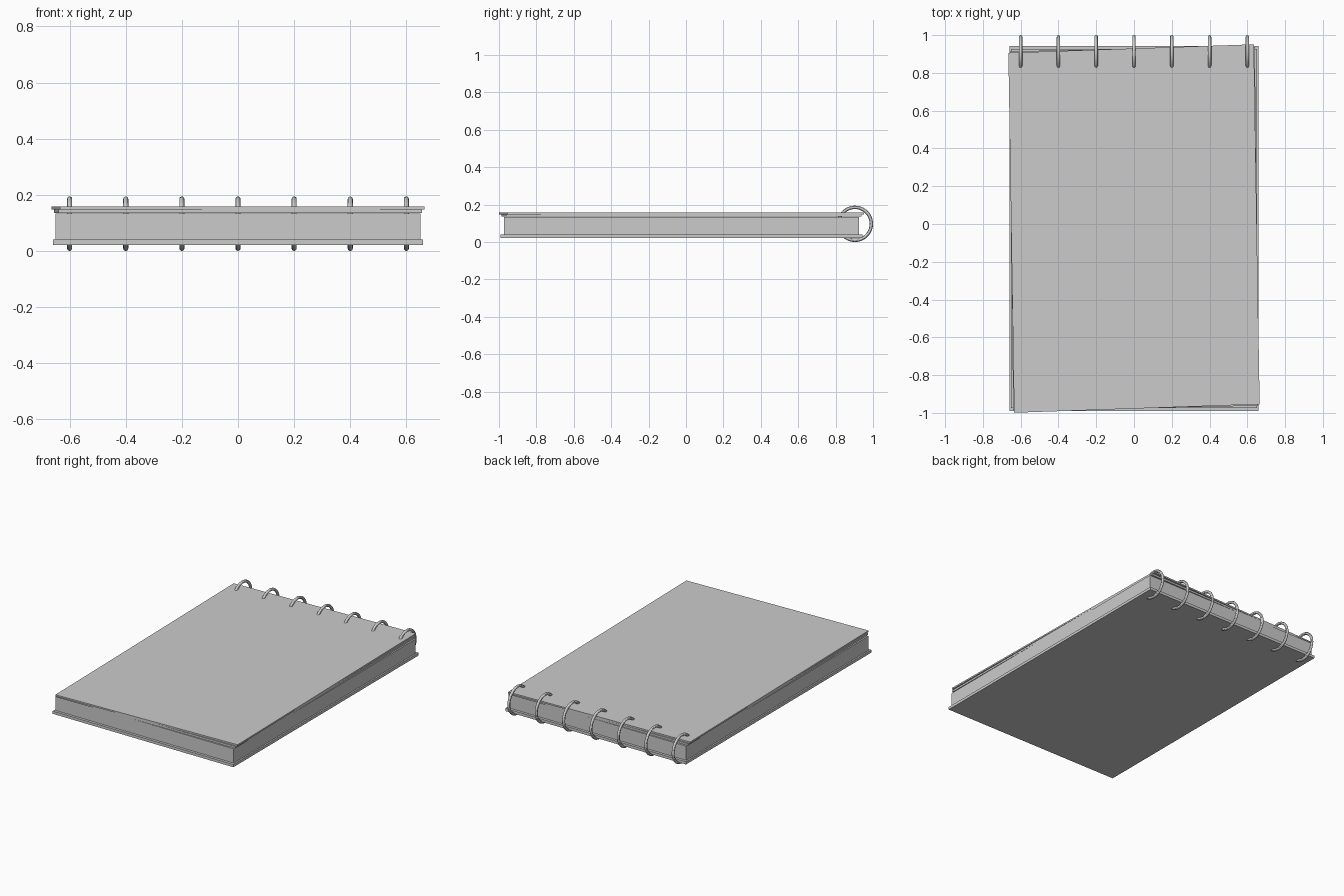
import bpy, math
from mathutils import Matrix

if "Cube" in bpy.data.objects:
    bpy.data.objects.remove(bpy.data.objects["Cube"])

CY = -0.024  # centre of the covers and pages in y


def slab(name, hx, hy, z0, z1, turn=0.0):
    """Thin box; turned in unit space before scaling, so it skews slightly."""
    bpy.ops.mesh.primitive_cube_add(size=2)
    ob = bpy.context.object
    ob.name = name
    ob.data.transform(
        Matrix.Translation((0, CY, (z0 + z1) / 2))
        @ Matrix.Diagonal((hx, hy, (z1 - z0) / 2, 1))
        @ Matrix.Rotation(turn, 4, 'Z'))
    return ob


# Covers, pages and the slightly askew top sheets
slab("back_cover", 0.66, 0.967, 0.022, 0.040)
slab("page_block", 0.65, 0.950, 0.040, 0.134)
slab("loose_page", 0.648, 0.950, 0.135, 0.147, 0.012)
slab("front_cover", 0.65, 0.953, 0.148, 0.158, 0.0235)

# Binding rings along the back edge
for i in range(7):
    bpy.ops.mesh.primitive_torus_add(
        major_segments=48, minor_segments=12,
        major_radius=0.088, minor_radius=0.009,
        location=(-0.6 + 0.2 * i, 0.903, 0.097),
        rotation=(0, math.pi / 2, 0))
    ring = bpy.context.object
    ring.name = f"binding_ring_{i + 1}"
    bpy.ops.object.shade_smooth_by_angle()
